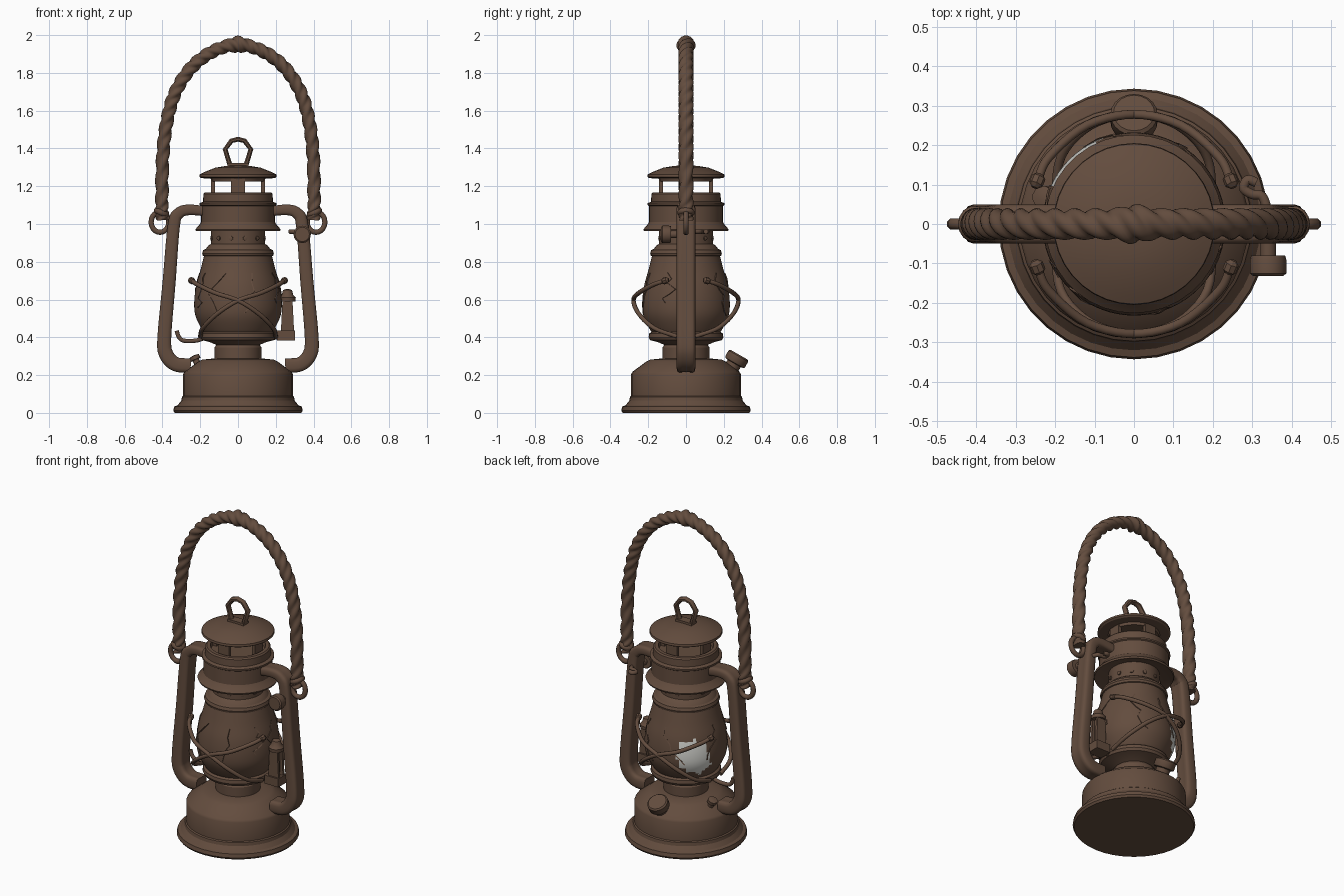
import bpy, bmesh, math, random
from mathutils import Vector, Matrix

if "Cube" in bpy.data.objects:
    bpy.data.objects.remove(bpy.data.objects["Cube"])
random.seed(4)
pi = math.pi


def material(name, col):
    m = bpy.data.materials.new(name)
    m.diffuse_color = (*col, 1)
    m.use_nodes = True
    m.node_tree.nodes["Principled BSDF"].inputs["Base Color"].default_value = m.diffuse_color
    return m


BROWN = material("rusty_brown", (0.125, 0.073, 0.048))
WHITE = material("pale_glass", (0.68, 0.68, 0.64))


def finish(name, bm, angle=38):
    bmesh.ops.recalc_face_normals(bm, faces=bm.faces)
    me = bpy.data.meshes.new(name)
    bm.to_mesh(me)
    bm.free()
    me.materials.append(BROWN)
    me.polygons.foreach_set("use_smooth", [True] * len(me.polygons))
    me.set_sharp_from_angle(angle=math.radians(angle))
    ob = bpy.data.objects.new(name, me)
    bpy.context.collection.objects.link(ob)
    return ob


def skin(name, rings, caps=True, closed=False, angle=38):
    """Bridge a list of equal-length point rings."""
    bm = bmesh.new()
    vs = [[bm.verts.new(p) for p in r] for r in rings]
    n = len(vs[0])
    for i in range(len(vs) if closed else len(vs) - 1):
        a, b = vs[i], vs[(i + 1) % len(vs)]
        for j in range(n):
            bm.faces.new((a[j], a[(j + 1) % n], b[(j + 1) % n], b[j]))
    if caps and not closed:
        bm.faces.new(vs[0])
        bm.faces.new(vs[-1])
    return finish(name, bm, angle)


def lathe(name, prof, n=36, angle=30):
    return skin(name, [[(r * math.cos(2 * pi * k / n), r * math.sin(2 * pi * k / n), z)
                        for k in range(n)] for r, z in prof], angle=angle)


def smooth(pts, sub=6):
    """Catmull-Rom interpolation of a few path points."""
    p = [Vector(q) for q in pts]
    p = [2 * p[0] - p[1]] + p + [2 * p[-1] - p[-2]]
    out = []
    for i in range(1, len(p) - 2):
        a, b, c, d = p[i - 1:i + 3]
        for k in range(sub):
            t = k / sub
            out.append(0.5 * (2 * b + (c - a) * t + (2 * a - 5 * b + 4 * c - d) * t * t
                              + (3 * b - a - 3 * c + d) * t ** 3))
    return out + [p[-2]]


def sweep(name, path, section, n=8, ref=(0, 1, 0), closed=False, angle=50):
    """section(t, a) gives the (in-plane, ref-wise) offset at path fraction t, angle a."""
    path = [Vector(p) for p in path]
    m, rings = len(path), []
    for i, p in enumerate(path):
        q0 = path[(i - 1) % m] if closed else path[max(i - 1, 0)]
        q1 = path[(i + 1) % m] if closed else path[min(i + 1, m - 1)]
        t = (q1 - q0).normalized()
        u = Vector(ref).cross(t).normalized()
        v = t.cross(u)
        ring = []
        for k in range(n):
            x, y = section(i / (m - 1), 2 * pi * (k + 0.5) / n)
            ring.append(p + u * x + v * y)
        rings.append(ring)
    return skin(name, rings, closed=closed, angle=angle)


def round_section(r):
    return lambda t, a: (r * math.cos(a), r * math.sin(a))


def box(name, loc, size, rot=0.0, top=1.0):
    bm = bmesh.new()
    bmesh.ops.create_cube(bm, size=1)
    for v in bm.verts:
        if v.co.z > 0:
            v.co.x *= top
    M = Matrix.Translation(loc) @ Matrix.Rotation(rot, 4, 'Z') @ Matrix.Diagonal((*size, 1))
    bmesh.ops.transform(bm, matrix=M, verts=bm.verts)
    return finish(name, bm)


def place(ob, loc, axis):
    """Turn a lathed part so that its z axis follows the given direction."""
    q = Vector(axis).to_track_quat('Z', 'Y').to_matrix().to_4x4()
    ob.data.transform(Matrix.Translation(loc) @ q)
    return ob


# Fuel tank, collar and burner gallery
lathe("fuel_tank", [(0.335, 0), (0.343, 0.012), (0.338, 0.034), (0.32, 0.04), (0.30, 0.065),
                    (0.297, 0.085), (0.29, 0.09), (0.29, 0.205), (0.283, 0.218), (0.21, 0.272),
                    (0.19, 0.282), (0.128, 0.288)])
lathe("burner_collar", [(0.125, 0.27), (0.125, 0.345), (0.115, 0.36), (0.15, 0.375), (0.19, 0.385),
                        (0.198, 0.40), (0.195, 0.42), (0.18, 0.43)])

# Glass globe with the pale broken area on its back left side
gp = smooth([(0.165, 0, 0.41), (0.19, 0, 0.44), (0.224, 0, 0.51), (0.232, 0, 0.58),
             (0.222, 0, 0.67), (0.198, 0, 0.76), (0.176, 0, 0.845)], 5)
globe = lathe("glass_globe", [(p.x, p.z) for p in gp], n=72, angle=60)
globe.data.materials.append(WHITE)
for f in globe.data.polygons:
    c = f.center
    az = (math.degrees(math.atan2(c.y, c.x)) - 137) / 25
    h = (c.z - 0.57) / 0.105
    if az * az + h * h + 0.5 * az * h < 0.95 + 0.15 * math.sin(9 * math.atan2(h, az)) and len(f.vertices) == 4:
        f.material_index = 1


def globe_radius(z):
    return min(gp, key=lambda p: abs(p.z - z)).x


# Fine cracks wandering over the globe
for k in range(9):
    az, z, pts = 2 * pi * k / 9 + 0.2, 0.74, []
    if abs(az - 2.4) < 0.55:
        continue
    for i in range(7):
        r = globe_radius(z) + 0.001
        pts.append((r * math.cos(az), r * math.sin(az), z))
        az += random.uniform(-0.22, 0.22)
        z -= random.uniform(0.02, 0.05)
    sweep("globe_crack", pts, round_section(0.004), n=4, ref=(math.sin(az), -math.cos(az), 0))

# Upper ring, perforated neck and chimney
lathe("globe_ring", [(0.17, 0.825), (0.186, 0.832), (0.19, 0.845), (0.184, 0.862), (0.17, 0.868),
                     (0.158, 0.885), (0.143, 0.895), (0.143, 0.985)])
for k in range(12):
    a = 2 * pi * (k + 0.5) / 12
    d = Vector((math.cos(a), math.sin(a), 0))
    place(lathe("vent_rivet", [(0.012, 0), (0.012, 0.012), (0.006, 0.013)], n=8),
          d * 0.137 + Vector((0, 0, 0.925)), d)
lathe("chimney", [(0.14, 0.985), (0.222, 0.962), (0.226, 0.972), (0.205, 0.995), (0.195, 1.01),
                  (0.195, 1.095), (0.203, 1.10), (0.203, 1.11), (0.185, 1.118), (0.183, 1.16),
                  (0.175, 1.168), (0.155, 1.168), (0.15, 1.14)])

# Cap on four posts with its lifting loop
for k in range(4):
    a = k * pi / 2
    box("cap_post", (0.132 * math.cos(a), 0.132 * math.sin(a), 1.2), (0.022, 0.075, 0.12), a)
lathe("cap", [(0.14, 1.225), (0.145, 1.24), (0.195, 1.243), (0.205, 1.25), (0.203, 1.263),
              (0.18, 1.274), (0.12, 1.298), (0.06, 1.308), (0.01, 1.31)])
sweep("cap_loop", [(-0.04, 0, 1.30), (-0.045, 0, 1.32), (-0.068, 0, 1.395), (-0.035, 0, 1.44),
                   (0, 0, 1.449), (0.035, 0, 1.44), (0.068, 0, 1.395), (0.045, 0, 1.32), (0.04, 0, 1.30)],
      lambda t, a: (0.014 * math.cos(a), 0.018 * math.sin(a)), n=8)
box("loop_foot", (0, 0, 1.312), (0.11, 0.05, 0.02))


# Side frame tubes with rounded rectangular section, carrying rings
def frame_section(t, a):
    def sq(x):
        return math.copysign(abs(x) ** 0.6, x)
    w = 0.03 + 0.014 * min(1, t * 1.4)
    groove = 1 - 0.2 * max(0, abs(math.cos(a)) - 0.8) / 0.2
    return w * sq(math.cos(a)) * groove, 0.05 * sq(math.sin(a))


for s in (-1, 1):
    sweep("side_frame", smooth([(s * 0.15, 0, 1.065), (s * 0.26, 0, 1.075), (s * 0.315, 0, 1.055),
                                (s * 0.34, 0, 0.99), (s * 0.365, 0, 0.69), (s * 0.39, 0, 0.40),
                                (s * 0.38, 0, 0.31), (s * 0.33, 0, 0.258), (s * 0.25, 0, 0.25)], 5),
          frame_section, n=16)
    ring = [(s * 0.413 + 0.047 * math.cos(2 * pi * k / 20), 0, 1.01 + 0.054 * math.sin(2 * pi * k / 20))
            for k in range(20)]
    sweep("handle_ring", ring, round_section(0.015), closed=True)
    # Rope knot round the ring
    knot = [(s * 0.405 + 0.026 * math.cos(2 * pi * k / 14), 0.031 * math.sin(2 * pi * k / 14),
             1.06 + s * 0.012 * math.cos(2 * pi * k / 14)) for k in range(14)]
    sweep("rope_knot", knot, round_section(0.016), ref=(0, 0, 1), closed=True)


# Twisted rope handle with a lump at the top
def rope_section(t, a):
    lump = 1 + 0.3 * math.exp(-((t - 0.5) / 0.018) ** 2)
    r = 0.026 * lump * (1 + 0.42 * abs(math.cos(1.5 * (a - 2 * pi * 11 * t))))
    return r * math.cos(a), r * 1.1 * math.sin(a)


half = [(0.40, 1.02), (0.403, 1.12), (0.398, 1.36), (0.375, 1.55), (0.33, 1.70), (0.245, 1.83), (0.13, 1.915)]
arch = [(-x, 0, z) for x, z in half] + [(0, 0, 1.95)] + [(x, 0, z) for x, z in half[::-1]]
sweep("rope_handle", smooth(arch, 18), rope_section, n=18, angle=45)

# Crossed guard wires round the globe, front and back
wire = [(-0.245, -0.11, 0.70), (-0.215, -0.17, 0.68), (-0.12, -0.25, 0.635), (0, -0.278, 0.595),
        (0.11, -0.25, 0.525), (0.185, -0.17, 0.45), (0.20, -0.05, 0.405)]
for sx in (-1, 1):
    for sy in (-1, 1):
        pts = smooth([(sx * x, sy * y, z) for x, y, z in wire], 5)
        sweep("guard_wire", pts, round_section(0.012), n=8, ref=(0, 0, 1))
        place(lathe("wire_tip", [(0.008, -0.02), (0.018, -0.01), (0.018, 0.01), (0.008, 0.02)], n=8),
              pts[0], pts[0] - pts[1])

# Filler cap at the back and a small valve on the tank
place(lathe("filler_cap", [(0.04, -0.06), (0.04, 0.0), (0.056, 0.003), (0.06, 0.01), (0.06, 0.045),
                           (0.052, 0.053), (0.01, 0.053)], n=20), (0, 0.255, 0.262), (0, 0.5, 0.87))
place(lathe("tank_valve", [(0.018, -0.02), (0.018, 0.02), (0.028, 0.022), (0.028, 0.042), (0.01, 0.046)], n=12),
      (-0.215, 0.065, 0.262), (-0.4, 0.1, 0.9))

# Wick crank wire on the left
sweep("wick_crank", smooth([(-0.325, 0, 0.435), (-0.312, 0, 0.40), (-0.285, 0, 0.382), (-0.22, 0, 0.383),
                            (-0.17, 0, 0.40)], 4), round_section(0.012))

# Globe lift lever inside the right frame
box("lever_base", (0.255, 0, 0.41), (0.095, 0.08, 0.052))
for y in (-0.022, 0.022):
    box("lever_plate", (0.262, y, 0.515), (0.07, 0.015, 0.17), top=0.75)
box("lever_spine", (0.262, 0, 0.52), (0.03, 0.04, 0.18))
place(lathe("lever_top", [(0.042, 0), (0.044, 0.02), (0.03, 0.035), (0.024, 0.06), (0.01, 0.065)], n=12),
      (0.262, 0, 0.59), (0, 0, 1))
sweep("lever_rod", [(0.18, 0, 0.40), (0.25, 0, 0.405)], round_section(0.015))

# Knob on the front of the right frame and the hook behind it
place(lathe("frame_knob", [(0.02, 0), (0.02, 0.045), (0.043, 0.045), (0.046, 0.055), (0.046, 0.09),
                           (0.038, 0.097), (0.01, 0.097)], n=16), (0.34, -0.035, 0.945), (0, -1, 0))
sweep("frame_hook", smooth([(0.34, 0.03, 0.96), (0.325, 0.07, 0.96), (0.30, 0.075, 0.96), (0.278, 0.09, 0.96),
                            (0.288, 0.112, 0.96), (0.31, 0.105, 0.96)], 4),
      round_section(0.013), ref=(0, 0, 1))
